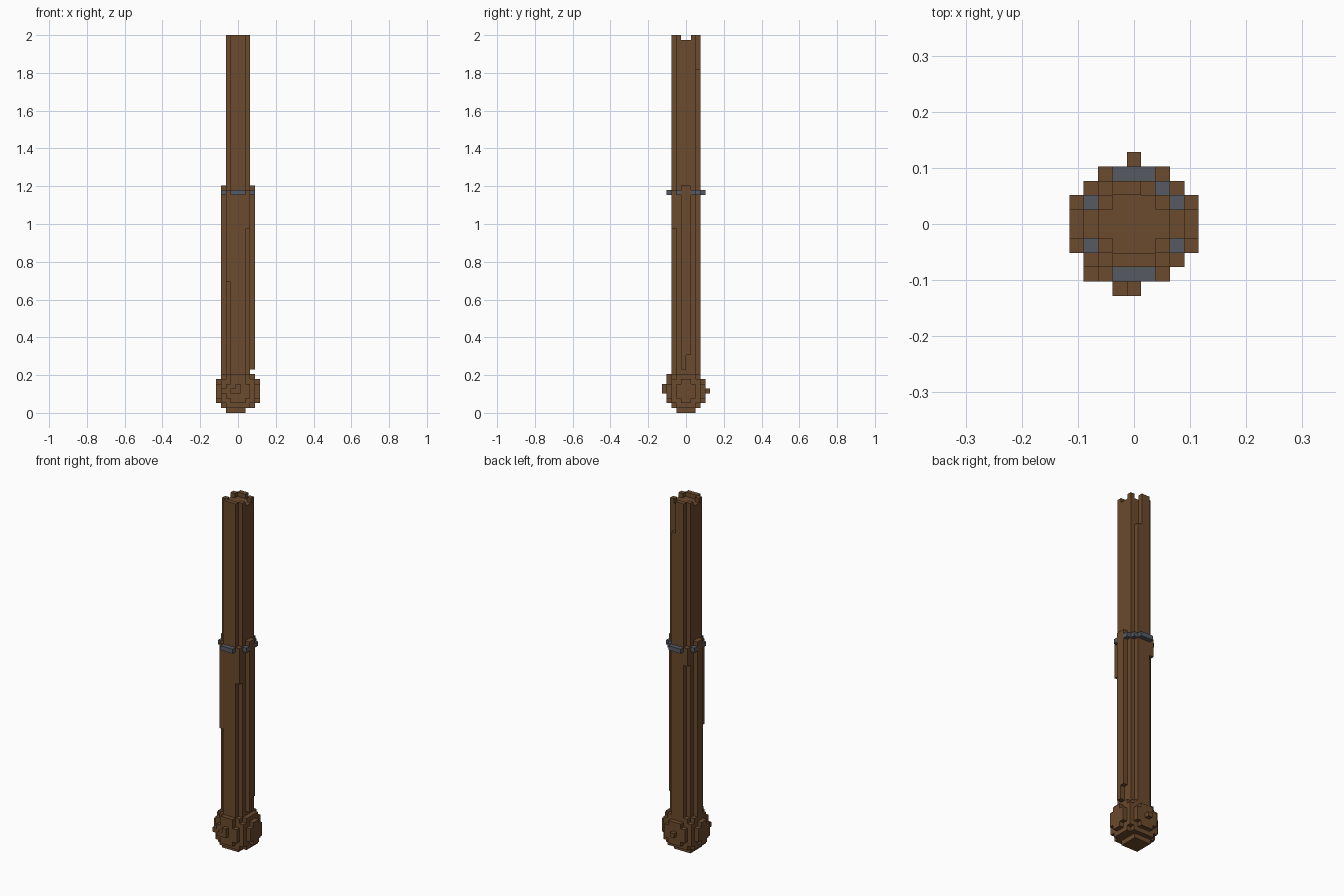
import bpy, bmesh, math
from mathutils import Vector

cube = bpy.data.objects.get("Cube")
if cube:
    bpy.data.objects.remove(cube, do_unlink=True)

S = 2 / 78                      # edge of one block
ORIGIN = Vector((4.5, 5, 0))    # block grid centre


def make_material(name, rgb):
    m = bpy.data.materials.new(name)
    m.use_nodes = True
    m.diffuse_color = (*rgb, 1)
    m.node_tree.nodes["Principled BSDF"].inputs["Base Color"].default_value = (*rgb, 1)
    return m


brown = make_material("brown wood", (0.147, 0.069, 0.027))
grey = make_material("grey metal", (0.093, 0.102, 0.122))


def block(x, y, z):
    """Cells of a box given inclusive (first, last) ranges."""
    return {(i, j, k) for i in range(x[0], x[1] + 1)
            for j in range(y[0], y[1] + 1) for k in range(z[0], z[1] + 1)}


def union(*boxes):
    return set().union(*(block(*b) for b in boxes))


# Rounded pommel with small knobs
pommel = union(
    ((2, 5), (3, 6), (0, 0)),
    ((1, 7), (3, 6), (1, 7)), ((2, 6), (2, 7), (1, 7)),
    ((1, 7), (2, 7), (2, 6)), ((3, 5), (1, 8), (2, 6)), ((2, 6), (1, 8), (3, 5)),
    ((0, 8), (4, 5), (2, 6)), ((0, 8), (3, 6), (3, 5)),
    ((1, 1), (1, 1), (4, 4)), ((3, 5), (1, 1), (7, 7)),
    ((3, 4), (0, 0), (4, 4)), ((4, 4), (0, 0), (5, 5)), ((4, 4), (9, 9), (4, 4)))

# Lower grip: core, side ribs and partial corner strips
grip = union(
    ((3, 5), (2, 7), (8, 46)), ((2, 6), (3, 6), (8, 46)),
    ((1, 1), (4, 5), (8, 46)), ((7, 7), (4, 4), (9, 46)), ((7, 7), (5, 5), (12, 46)),
    ((2, 2), (2, 2), (27, 45)), ((6, 6), (2, 2), (38, 45)), ((2, 2), (7, 7), (42, 45)))

# Metal ring around the grip
ring = union(
    ((3, 5), (1, 1), (45, 45)), ((3, 5), (8, 8), (45, 45)), ((6, 6), (7, 7), (45, 45)),
    *(((i, i), (j, j), (45, 45)) for i in (1, 7) for j in (3, 6)))

# Upper shaft with a notched end
shaft = union(((3, 5), (2, 7), (47, 77)), ((2, 6), (3, 6), (47, 77)))
shaft -= union(((2, 6), (4, 5), (77, 77)), ((3, 5), (3, 6), (77, 77)),
               ((5, 5), (7, 7), (71, 77)))

solid = pommel | grip | ring | shaft


def build(name, cells, material):
    """Skin the outer sides of the cells and merge coplanar faces."""
    bm = bmesh.new()
    verts = {}

    def vert(p):
        key = tuple(round(c) for c in p)
        if key not in verts:
            verts[key] = bm.verts.new((Vector(key) - ORIGIN) * S)
        return verts[key]

    half = Vector((0.5, 0.5, 0.5))
    for cell in sorted(cells):
        for axis in range(3):
            for sign in (-1, 1):
                n = Vector((0, 0, 0))
                n[axis] = sign
                c = Vector(cell)
                if tuple(int(v) for v in c + n) in solid:
                    continue
                u = Vector((0, 0, 0))
                u[(axis + 1) % 3] = 0.5
                w = n.cross(u)
                mid = c + half + n * 0.5
                bm.faces.new([vert(mid + d) for d in (-u - w, u - w, u + w, -u + w)])
    bmesh.ops.dissolve_limit(bm, angle_limit=math.radians(1),
                             verts=bm.verts[:], edges=bm.edges[:])
    mesh = bpy.data.meshes.new(name)
    bm.to_mesh(mesh)
    bm.free()
    mesh.materials.append(material)
    obj = bpy.data.objects.new(name, mesh)
    bpy.context.collection.objects.link(obj)


build("pommel", pommel, brown)
build("lower_grip", grip - ring, brown)
build("metal_ring", ring, grey)
build("upper_shaft", shaft, brown)
